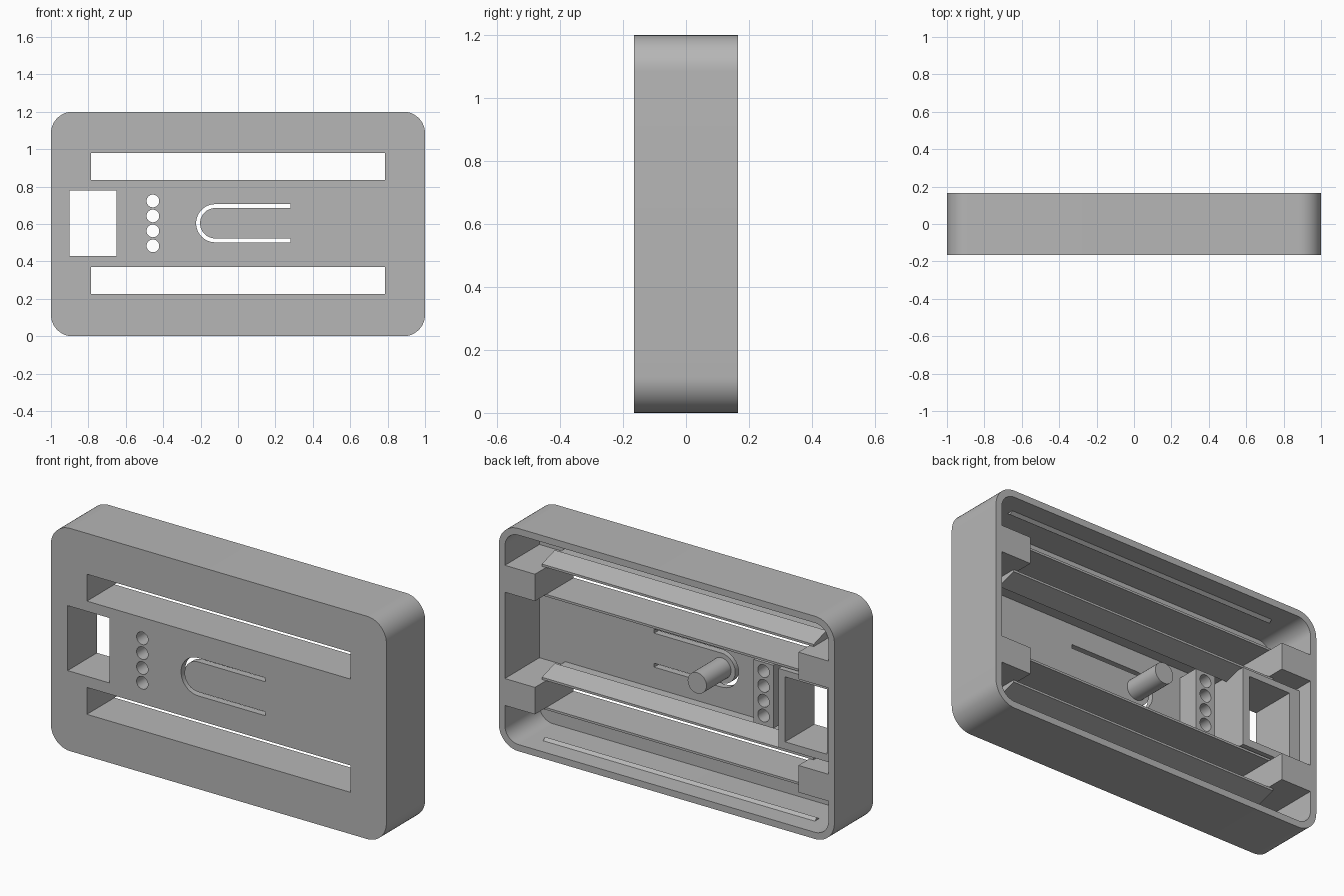
import bpy, bmesh
from math import pi, sin, cos, radians
from mathutils import Vector

cube = bpy.data.objects.get("Cube")
if cube:
    bpy.data.objects.remove(cube, do_unlink=True)

grey = bpy.data.materials.new("plain_grey")
grey.use_nodes = True
colour = (0.47, 0.47, 0.47, 1)
grey.diffuse_color = colour
grey.node_tree.nodes["Principled BSDF"].inputs["Base Color"].default_value = colour

FRONT, BACK = -0.165, 0.165
WALL = 0.036
INNER_FRONT = FRONT + WALL
MID = 0.6            # height of the centre line
RAIL_END = 0.07      # how far back the rails reach


def prism(name, pts, a, b, axis="y"):
    """Extrude a profile: (x, z) points along y, or (y, z) points along x."""
    bm = bmesh.new()
    place = (lambda p, t: (p[0], t, p[1])) if axis == "y" else (lambda p, t: (t, p[0], p[1]))
    face = bm.faces.new([bm.verts.new(place(p, a)) for p in pts])
    extruded = bmesh.ops.extrude_face_region(bm, geom=[face])["geom"]
    shift = Vector(place((0, 0), b - a))
    bmesh.ops.translate(bm, vec=shift, verts=[v for v in extruded if isinstance(v, bmesh.types.BMVert)])
    bmesh.ops.recalc_face_normals(bm, faces=bm.faces)
    mesh = bpy.data.meshes.new(name)
    bm.to_mesh(mesh)
    bm.free()
    mesh.materials.append(grey)
    obj = bpy.data.objects.new(name, mesh)
    bpy.context.collection.objects.link(obj)
    return obj


def arc(cx, cz, r, start, end, n):
    return [(cx + r * cos(start + (end - start) * i / n),
             cz + r * sin(start + (end - start) * i / n)) for i in range(n + 1)]


def rounded(w, h, r):
    pts = []
    for k, (sx, sz) in enumerate([(1, 1), (-1, 1), (-1, -1), (1, -1)]):
        pts += arc(sx * (w - r), MID + sz * (h - r), r, k * pi / 2, (k + 1) * pi / 2, 12)
    return pts


def circle(cx, cz, r, n=32):
    return arc(cx, cz, r, 0, 2 * pi, n)[:-1]


def box(name, x0, x1, y0, y1, z0, z1):
    return prism(name, [(x0, z0), (x1, z0), (x1, z1), (x0, z1)], y0, y1)


def cut(obj, cutter):
    cutter.hide_render = True
    mod = obj.modifiers.new("cut", "BOOLEAN")
    mod.operation = "DIFFERENCE"
    mod.solver = "EXACT"
    mod.object = cutter
    bpy.context.view_layer.objects.active = obj
    bpy.ops.object.modifier_apply(modifier=mod.name)
    bpy.data.objects.remove(cutter, do_unlink=True)


def smooth(obj):
    bpy.ops.object.select_all(action="DESELECT")
    obj.select_set(True)
    bpy.context.view_layer.objects.active = obj
    bpy.ops.object.shade_smooth_by_angle(angle=radians(30))


# Case: rounded tray, open at the back
case = prism("case", rounded(1, 0.6, 0.115), FRONT, BACK)
cut(case, prism("cavity", rounded(1 - WALL, 0.6 - WALL, 0.08), INNER_FRONT, BACK + 0.1))

# Openings through the front
SLOTS = [("lower", 0.225, 0.37), ("upper", 0.835, 0.98)]
for name, z0, z1 in SLOTS:
    cut(case, box("slot_cutter", -0.785, 0.785, -0.3, 0, z0, z1))
cut(case, box("window_cutter", -0.9, -0.65, -0.3, 0, 0.43, 0.78))

# U-shaped slit that frees the button tongue
BX, BZ = -0.122, 0.604
slit = [(0.28, BZ + 0.102)] + arc(BX, BZ, 0.102, pi / 2, 3 * pi / 2, 24) + [(0.28, BZ - 0.102)]
slit += [(0.28, BZ - 0.081)] + arc(BX, BZ, 0.081, 3 * pi / 2, pi / 2, 24) + [(0.28, BZ + 0.081)]
cut(case, prism("slit_cutter", slit, -0.3, 0))

# Block with a row of light holes
holder = box("hole_block", -0.515, -0.395, INNER_FRONT, -0.01, 0.43, 0.77)
for i in range(4):
    z = 0.483 + 0.08 * i
    for part in (case, holder):
        cut(part, prism("hole_cutter", circle(-0.455, z, 0.034), -0.3, 0.1))
smooth(case)
smooth(holder)

# Button pin behind the tongue
smooth(prism("button_pin", circle(BX, BZ, 0.056), INNER_FRONT, 0.08))

# Window surround
frame = box("window_frame", -1 + WALL, -0.61, INNER_FRONT, 0.085, 0.39, 0.815)
cut(frame, box("window_cutter", -0.9, -0.65, -0.3, 0.3, 0.43, 0.78))

for name, z0, z1 in SLOTS:
    # End blocks closing each slot
    for side, s in (("left", 1), ("right", -1)):
        x0, x1 = sorted((s * 0.785, s * (1 - WALL)))
        box(f"{name}_{side}_end_block", x0, x1, INNER_FRONT, BACK, z0, z1)
    # Rails beside each slot, with a wedge catch on the outer face
    for place, z, s in (("top", z1, 1), ("bottom", z0, -1)):
        rail = [(INNER_FRONT, z), (RAIL_END, z), (RAIL_END, z + s * 0.012),
                (-0.04, z + s * 0.045), (-0.04, z + s * 0.02), (INNER_FRONT, z + s * 0.02)]
        prism(f"{name}_{place}_rail", rail, -0.81, 0.81, axis="x")

# Thin catch ridges on the inside of the long walls
for name, z, s in (("bottom", WALL, 1), ("top", 1.2 - WALL, -1)):
    ridge = [(0.025, z), (0.06, z), (0.0425, z + s * 0.014)]
    prism(f"{name}_catch_ridge", ridge, -0.81, 0.81, axis="x")
